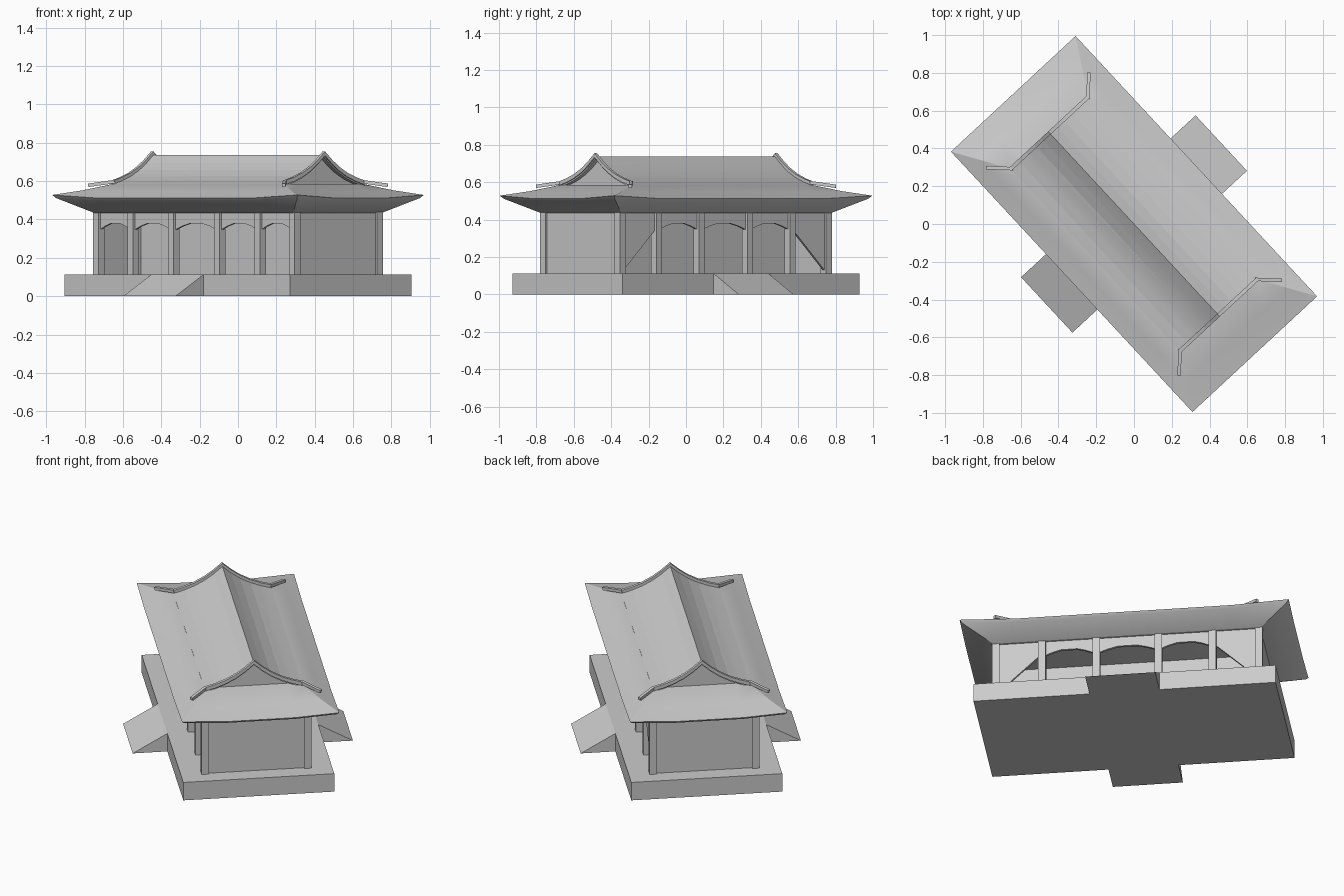
import bpy, bmesh, math
from mathutils import Matrix, Vector

if "Cube" in bpy.data.objects:
    bpy.data.objects.remove(bpy.data.objects["Cube"], do_unlink=True)

TURN = Matrix.Rotation(math.radians(-47.15), 4, 'Z')  # hall stands at an angle

stone = bpy.data.materials.new("plain_grey")
stone.use_nodes = True
GREY = (0.6, 0.6, 0.6, 1)
stone.diffuse_color = GREY
stone.node_tree.nodes["Principled BSDF"].inputs["Base Color"].default_value = GREY


def finish(name, bm, smooth=False, fix=True):
    if fix:
        bmesh.ops.recalc_face_normals(bm, faces=bm.faces)
    bm.transform(TURN)
    mesh = bpy.data.meshes.new(name)
    bm.to_mesh(mesh)
    bm.free()
    mesh.materials.append(stone)
    ob = bpy.data.objects.new(name, mesh)
    bpy.context.collection.objects.link(ob)
    if smooth:
        bpy.ops.object.select_all(action='DESELECT')
        ob.select_set(True)
        bpy.context.view_layer.objects.active = ob
        bpy.ops.object.shade_smooth_by_angle(angle=math.radians(25))
    return ob


def prism(name, outline, axis, a, b, smooth=False):
    """Extrude a 2D outline from a to b along the given axis."""
    place = {'x': lambda p, w: (w, p[0], p[1]),
             'y': lambda p, w: (p[0], w, p[1]),
             'z': lambda p, w: (p[0], p[1], w)}[axis]
    bm = bmesh.new()
    ends = [[bm.verts.new(place(p, w)) for p in outline] for w in (a, b)]
    for e in ends:
        bm.faces.new(e)
    n = len(outline)
    for i in range(n):
        j = (i + 1) % n
        bm.faces.new((ends[0][i], ends[0][j], ends[1][j], ends[1][i]))
    return finish(name, bm, smooth)


def rect(x0, x1, y0, y1):
    return [(x0, y0), (x1, y0), (x1, y1), (x0, y1)]


FLOOR, TOP = 0.112, 0.44
PX, PY, PR = (0.751, 0.487, 0.177), 0.293, 0.021

# Platform and its two ramps
prism("platform", rect(-0.863, 0.863, -0.432, 0.432), 'z', 0, FLOOR)
for side, s in (("front", -1), ("back", 1)):
    prism(side + "_ramp", [(s * 0.432, 0), (s * 0.63, 0), (s * 0.432, FLOOR)],
          'x', -0.2, 0.2)

# Pillars along both long sides
columns = sorted([x for x in PX] + [-x for x in PX])
for side, s in (("front", -1), ("back", 1)):
    for i, x in enumerate(columns):
        prism(f"{side}_pillar_{i + 1}",
              rect(x - PR, x + PR, s * PY - PR, s * PY + PR), 'z', FLOOR, TOP)

# Arched headers between the pillars; the back end bays slope to the floor
for side, s in (("front", -1), ("back", 1)):
    for i, (x0, x1) in enumerate(zip(columns, columns[1:])):
        w = x1 - x0
        if side == "back" and i == 0:
            arch = [(x0, FLOOR), (x1, 0.36)]
        elif side == "back" and i == 4:
            arch = [(x0, 0.36), (x1, FLOOR)]
        else:
            arch = [(x0 + w * t, z) for t, z in
                    ((0, 0.34), (0.2, 0.365), (0.35, 0.378),
                     (0.65, 0.378), (0.8, 0.365), (1, 0.34))]
        prism(f"{side}_header_{i + 1}", arch + [(x1, TOP), (x0, TOP)],
              'y', s * 0.285, s * 0.3)

# End walls
for side, s in (("left", 1), ("right", -1)):
    prism(side + "_end_wall", rect(-PY, PY, FLOOR, TOP), 'x', s * 0.745, s * 0.76)

# Single-sided wall along the middle, facing the front
bm = bmesh.new()
bm.faces.new([bm.verts.new((x, 0, z)) for x, z in rect(-0.745, 0.745, FLOOR, TOP)])
finish("middle_wall", bm, fix=False)

# Lower roof: rings from the inner soffit, out to the eaves, up to the gable feet
KNEE_X, KNEE_Y = 0.62, 0.2


def ring(bm, hx, hy, z, lift):
    kx, ky = min(KNEE_X, hx * 0.9), min(KNEE_Y, hy * 0.7)
    pts = [(-hx, -hy, 1), (-kx, -hy, 0), (kx, -hy, 0), (hx, -hy, 1),
           (hx, -ky, 0), (hx, ky, 0), (hx, hy, 1), (kx, hy, 0),
           (-kx, hy, 0), (-hx, hy, 1), (-hx, ky, 0), (-hx, -ky, 0)]
    return [bm.verts.new((x, y, z + c * lift)) for x, y, c in pts]


bm = bmesh.new()
rings = [ring(bm, *r) for r in ((0.765, 0.315, 0.435, 0),
                                (0.925, 0.437, 0.498, 0.014),
                                (0.94, 0.45, 0.513, 0.015),
                                (0.80, 0.365, 0.546, 0.006),
                                (0.66, 0.28, 0.585, 0))]
for a, b in zip(rings, rings[1:]):
    for i in range(len(a)):
        j = (i + 1) % len(a)
        bm.faces.new((a[i], a[j], b[j], b[i]))
bm.faces.new(rings[0])
bm.faces.new(rings[-1])
finish("lower_roof", bm, smooth=True)

# Upper roof with a sagging section and recessed gables
half = [(0, 0.737), (0.05, 0.694), (0.10, 0.658), (0.16, 0.626),
        (0.22, 0.603), (0.28, 0.586)]
curve = [(-y, z) for y, z in reversed(half)] + half[1:]
prism("gable_core", curve + [(0.28, 0.57), (-0.28, 0.57)], 'x', -0.63, 0.63)
prism("upper_roof", curve + [(y, z - 0.012) for y, z in reversed(curve)],
      'x', -0.66, 0.66, smooth=True)

# Raised barge boards and short hip spurs
for side, s in (("left", 1), ("right", -1)):
    board = [(y, z + 0.018) for y, z in curve] + \
            [(y, z - 0.004) for y, z in reversed(curve)]
    prism(side + "_barge_board", board, 'x', s * 0.648, s * 0.668)
    for end, t in (("front", -1), ("back", 1)):
        bm = bmesh.new()
        bmesh.ops.create_cube(bm, size=1)
        a = Vector((s * 0.652, t * 0.272, 0.598))
        b = Vector((s * 0.75, t * 0.37, 0.578))
        d = b - a
        bm.transform(Matrix.Translation((a + b) / 2)
                     @ d.to_track_quat('X', 'Z').to_matrix().to_4x4()
                     @ Matrix.Diagonal((d.length, 0.018, 0.018, 1)))
        finish(f"{side}_{end}_hip_spur", bm)
